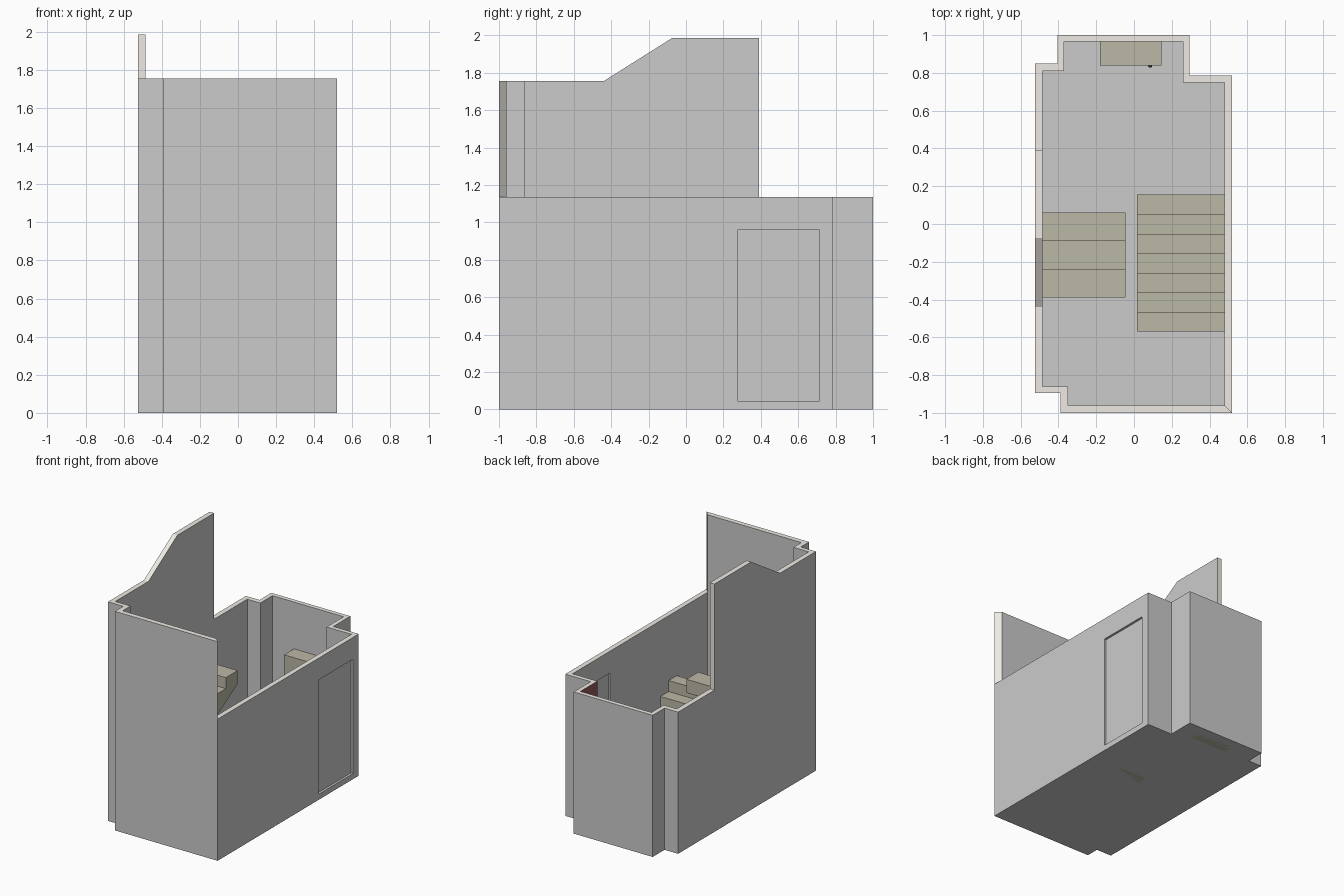
import bpy, bmesh
from mathutils import Vector

if "Cube" in bpy.data.objects:
    bpy.data.objects.remove(bpy.data.objects["Cube"])


def material(name, rgb):
    m = bpy.data.materials.new(name)
    m.diffuse_color = (*rgb, 1)
    m.use_nodes = True
    m.node_tree.nodes["Principled BSDF"].inputs["Base Color"].default_value = m.diffuse_color
    return m


RIM = material("cream_rim", (0.86, 0.82, 0.77))
RED = material("dark_red", (0.30, 0.10, 0.10))
WOOD = material("olive_wood", (0.50, 0.48, 0.38))
BLACK = material("black", (0.04, 0.04, 0.04))


def finish(name, bm, mats=()):
    bmesh.ops.recalc_face_normals(bm, faces=bm.faces)
    me = bpy.data.meshes.new(name)
    bm.to_mesh(me)
    bm.free()
    for m in mats:
        me.materials.append(m)
    ob = bpy.data.objects.new(name, me)
    bpy.context.collection.objects.link(ob)
    return ob


def box(name, lo, hi, mats=()):
    bm = bmesh.new()
    bmesh.ops.create_cube(bm, size=1)
    for v in bm.verts:
        v.co = [lo[k] + (v.co[k] + 0.5) * (hi[k] - lo[k]) for k in range(3)]
    return finish(name, bm, mats)


# Wall stations around the plan: outer corner, inner corner, top height
LOW, MID, TOP = 1.135, 1.755, 1.985
XO, XI = -0.525, -0.485
stations = [
    ((0.52, -1.0), (0.48, -0.96), LOW),
    ((0.52, 0.785), (0.48, 0.75), LOW),
    ((0.295, 0.785), (0.26, 0.75), LOW),
    ((0.295, 1.0), (0.26, 0.965), LOW),
    ((-0.405, 1.0), (-0.37, 0.965), LOW),
    ((-0.405, 0.85), (-0.37, 0.81), LOW),
    ((XO, 0.85), (XI, 0.81), LOW),
    ((XO, 0.39), (XI, 0.39), LOW),
    ((XO, 0.39), (XI, 0.39), TOP),
    ((XO, -0.075), (XI, -0.075), TOP),
    ((XO, -0.44), (XI, -0.44), MID),
    ((XO, -0.895), (XI, -0.86), MID),
    ((-0.39, -0.895), (-0.35, -0.86), MID),
    ((-0.39, -1.0), (-0.35, -0.96), MID),
    ((0.52, -1.0), (0.48, -0.96), MID),
]

# Walls: one closed shell with cream top edges
bm = bmesh.new()
cache = {}


def vert(p, z):
    if (p, z) not in cache:
        cache[(p, z)] = bm.verts.new((*p, z))
    return cache[(p, z)]


def column(p, z):
    heights = {0.0} | {s[2] for s in stations if p in s[:2]}
    return [vert(p, h) for h in sorted(heights) if h <= z]


for i, (o1, i1, z1) in enumerate(stations):
    o2, i2, z2 = stations[(i + 1) % len(stations)]
    rim = bm.faces.new([vert(o1, z1), vert(o2, z2), vert(i2, z2), vert(i1, z1)])
    rim.material_index = 1
    if o1 != o2:
        bm.faces.new(column(o1, z1) + column(o2, z2)[::-1])
        inner = bm.faces.new(column(i1, z1) + column(i2, z2)[::-1])
        if i == 2:
            inner.material_index = 2  # red side of the alcove
        bm.faces.new([vert(o1, 0.0), vert(o2, 0.0), vert(i2, 0.0), vert(i1, 0.0)])
walls = finish("walls", bm, (None, RIM, RED))

# Door opening cut through the right wall, with a thin door leaf inside
cutter = box("door_cutter", (0.44, 0.275, 0.045), (0.56, 0.715, 0.96))
cutter.hide_render = True
mod = walls.modifiers.new("door_opening", 'BOOLEAN')
mod.operation = 'DIFFERENCE'
mod.solver = 'EXACT'
mod.object = cutter
bpy.context.view_layer.objects.active = walls
bpy.ops.object.modifier_apply(modifier=mod.name)
bpy.data.objects.remove(cutter)
box("door", (0.492, 0.275, 0.045), (0.502, 0.715, 0.96))

# Floor
bm = bmesh.new()
pts = []
for s in stations:
    if s[1] not in pts:
        pts.append(s[1])
f = bm.faces.new([bm.verts.new((*p, 0)) for p in pts])
f.normal_update()
if f.normal.z < 0:
    f.normal_flip()
me = bpy.data.meshes.new("floor")
bm.to_mesh(me)
bm.free()
bpy.context.collection.objects.link(bpy.data.objects.new("floor", me))


# Stair flights: stepped side profile with a sloping underside
def flight(name, x0, x1, y_start, y_end, count, z_start, rise, underside):
    run = (y_end - y_start) / count
    prof = []
    for k in range(count):
        z = z_start + (k + 1) * rise
        prof += [(y_start + k * run, z), (y_start + (k + 1) * run, z)]
        if k < count - 1:
            continue
    prof += underside
    bm = bmesh.new()
    f = bm.faces.new([bm.verts.new((x0, y, z)) for y, z in prof])
    ext = bmesh.ops.extrude_face_region(bm, geom=[f], use_keep_orig=True)
    moved = [g for g in ext["geom"] if isinstance(g, bmesh.types.BMVert)]
    bmesh.ops.translate(bm, verts=moved, vec=Vector((x1 - x0, 0, 0)))
    return finish(name, bm, (WOOD,))


RISE = 0.088
flight("lower_stairs", 0.015, 0.482, 0.155, -0.57, 7, 0.0, RISE,
       [(-0.57, 0.50), (0.02, 0.0), (0.155, 0.0)])
flight("upper_stairs", -0.487, -0.045, -0.39, 0.06, 3, 8 * RISE, RISE,
       [(0.06, 0.86), (-0.39, 0.60)])

# Cupboard against the back wall, with a knob
box("cupboard", (-0.18, 0.84, 0.0), (0.145, 0.966, 0.76), (WOOD,))
bm = bmesh.new()
bmesh.ops.create_uvsphere(bm, u_segments=12, v_segments=8, radius=0.011)
bmesh.ops.translate(bm, verts=bm.verts, vec=(0.085, 0.838, 0.40))
finish("cupboard_knob", bm, (BLACK,))
